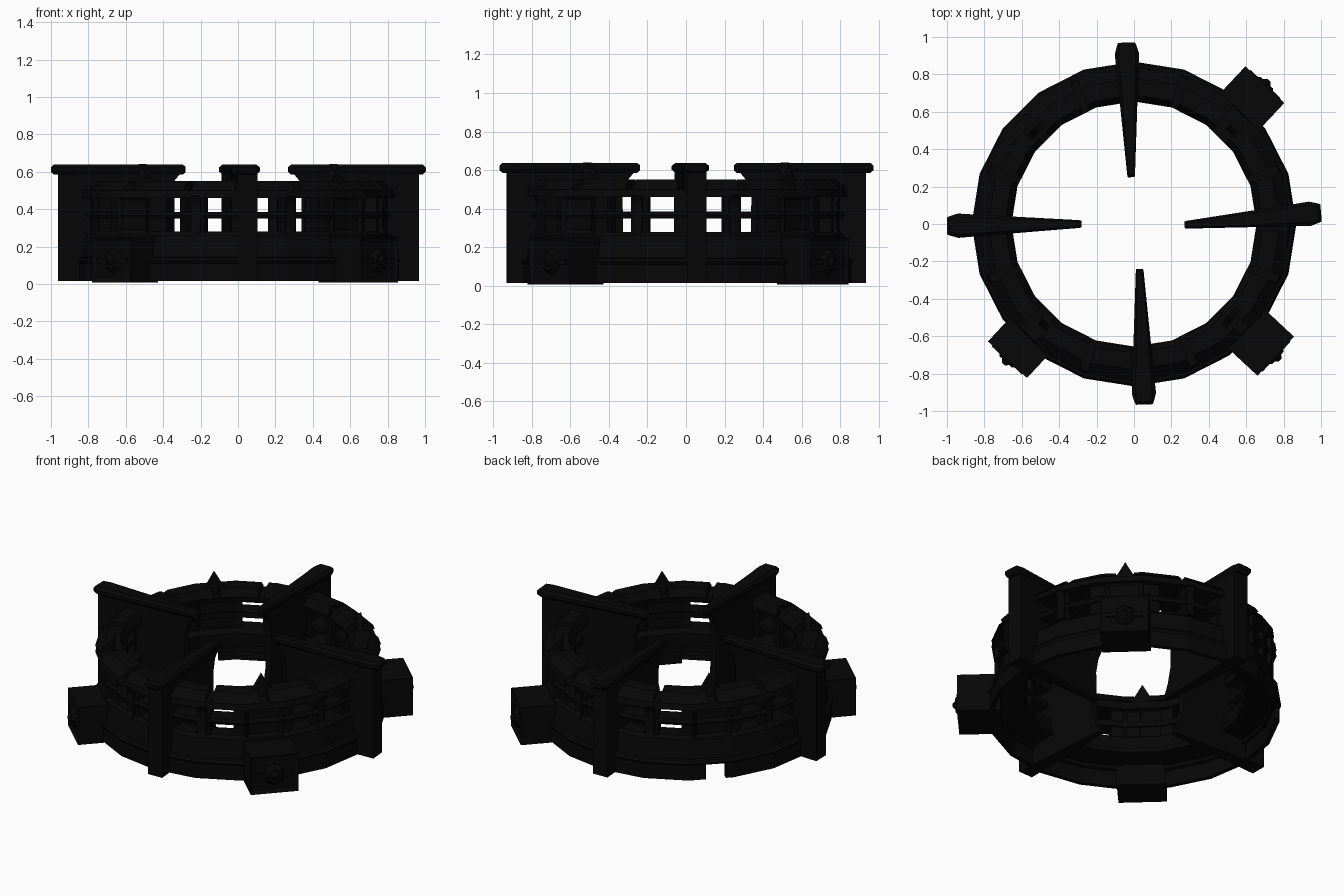
import bpy, bmesh
from math import radians, sin, cos, atan2, degrees, hypot
from mathutils import Matrix, Vector

cube = bpy.data.objects.get("Cube")
if cube:
    bpy.data.objects.remove(cube)

SIDES = 20
STEP = 360 / SIDES

iron = bpy.data.materials.new("black_iron")
iron.use_nodes = True
shade = (0.002, 0.002, 0.002, 1)
iron.diffuse_color = shade
iron.node_tree.nodes["Principled BSDF"].inputs["Base Color"].default_value = shade


def finish(name, bm, matrix=None):
    bmesh.ops.recalc_face_normals(bm, faces=bm.faces)
    mesh = bpy.data.meshes.new(name)
    bm.to_mesh(mesh)
    bm.free()
    mesh.materials.append(iron)
    obj = bpy.data.objects.new(name, mesh)
    if matrix:
        obj.matrix_world = matrix
    bpy.context.collection.objects.link(obj)
    return obj


def loft(bm, rings, closed=False):
    """Skin equal point loops; cap the ends unless closed."""
    loops = [[bm.verts.new(p) for p in ring] for ring in rings]
    n = len(loops[0])
    pairs = list(zip(loops, loops[1:]))
    if closed:
        pairs.append((loops[-1], loops[0]))
    else:
        bm.faces.new(loops[0])
        bm.faces.new(loops[-1])
    for a, b in pairs:
        for i in range(n):
            j = (i + 1) % n
            bm.faces.new((a[i], a[j], b[j], b[i]))


def arc(name, profile, start=0, end=360):
    """Sweep a radius-height profile round the centre, as a faceted band."""
    full = end - start >= 360
    angles = [start] + [k * STEP for k in range(-SIDES, 2 * SIDES)
                        if start + 0.5 < k * STEP < end - 0.5]
    if not full:
        angles.append(end)

    def facet(a):
        # keeps cut ends on the flat facets
        off = (a % STEP) - STEP / 2
        return cos(radians(STEP / 2)) / cos(radians(off))

    rings = [[(r * facet(a) * cos(radians(a)), r * facet(a) * sin(radians(a)), z)
              for r, z in profile] for a in angles]
    bm = bmesh.new()
    loft(bm, rings, full)
    return finish(name, bm)


def band(r0, r1, z0, z1):
    return [(r0, z0), (r1, z0), (r1, z1), (r0, z1)]


def add_box(bm, x0, x1, half, z0, z1):
    m = Matrix.Translation(((x0 + x1) / 2, 0, (z0 + z1) / 2)) @ Matrix.Diagonal(
        (x1 - x0, 2 * half, z1 - z0, 1))
    bmesh.ops.create_cube(bm, size=1, matrix=m)


def inset_sides(bm, thickness, depth, outward_only=False):
    bm.normal_update()
    faces = [f for f in bm.faces if abs(f.normal.z) < 0.1
             and (f.normal.x > 0.9 or (not outward_only and f.normal.x < -0.9))]
    bmesh.ops.inset_individual(bm, faces=faces, thickness=thickness, depth=depth)


def turn(angle):
    return Matrix.Rotation(radians(angle), 4, 'Z')


# Thin outer skirt with a doorway gap, ledge and solid lower gallery
arc("base_skirt", band(0.83, 0.857, 0.015, 0.12), 141, 493)
arc("base_ledge", [(0.81, 0.12), (0.857, 0.11), (0.868, 0.125), (0.857, 0.14), (0.81, 0.15)])
arc("gallery_wall", [(0.68, 0.15), (0.84, 0.14), (0.82, 0.26), (0.8, 0.28), (0.7, 0.28), (0.67, 0.26)])
arc("inner_ledge", band(0.655, 0.7, 0.15, 0.18))

# Window beams
arc("middle_beam", [(0.7, 0.35), (0.81, 0.35), (0.82, 0.367), (0.81, 0.385), (0.7, 0.385)])
arc("upper_beam", [(0.68, 0.46), (0.84, 0.46), (0.83, 0.5), (0.67, 0.5)])


def mirrored_arcs(name, profile, axis, a0, a1):
    arc(name, profile, axis + a0, axis + a1)
    arc(name, profile, axis - a1, axis - a0)


for axis in (0, 92, 180, 272):
    # Piers between the openings
    arc("fin_pier", band(0.71, 0.8, 0.27, 0.47), axis - 4.5, axis + 4.5)
    mirrored_arcs("window_pier", band(0.72, 0.8, 0.27, 0.47), axis, 15, 21)
    mirrored_arcs("pier_rib", [(0.69, 0.27), (0.84, 0.27), (0.82, 0.3), (0.82, 0.43),
                               (0.84, 0.47), (0.69, 0.47)], axis, 16.3, 19.7)
    mirrored_arcs("corner_wall", band(0.71, 0.8, 0.27, 0.47), axis, 31, 45)
    # Separate roof panels with narrow gaps
    roof = [(0.66, 0.5), (0.84, 0.5), (0.78, 0.55), (0.69, 0.55)]
    mirrored_arcs("roof_panel", roof, axis, 3, 19.5)
    mirrored_arcs("roof_panel", roof, axis, 22.5, 42)


# Four tapering radial fins with chamfered copings
FIN_LINES = [((0.27, -0.005), (1.0, 0.06)), ((-0.015, 0.25), (-0.04, 0.97)),
             ((-0.28, 0.0), (-1.0, -0.01)), ((0.03, -0.24), (0.055, -0.965))]


def make_fin(inner, outer):
    d = Vector(outer) - Vector(inner)
    length = hypot(d.x, d.y)
    place = Matrix.Translation((inner[0], inner[1], 0)) @ turn(degrees(atan2(d.y, d.x)))

    outline = [(0.02, 0.015), (0.06, 0.1), (0.085, 0.2), (0.09, 0.46), (0.07, 0.54),
               (0.02, 0.6), (length - 0.037, 0.6), (length - 0.037, 0.015)]
    bm = bmesh.new()
    loft(bm, [[(x, s * (0.016 + 0.05 * x), z) for x, z in outline] for s in (-1, 1)])
    finish("fin_wall", bm, place)

    # each section: distance, half width, vertical inset
    bm = bmesh.new()
    sections = ((0, 0.018, 0.012), (0.015, 0.021, 0), (length - 0.13, 0.06, 0),
                (length - 0.06, 0.065, 0), (length - 0.015, 0.052, 0), (length, 0.045, 0.014))
    rings = []
    for x, w, h in sections:
        c = 0.7 * w
        low, high = 0.585 + h, 0.638 - h
        rings.append([(x, -c, low), (x, c, low), (x, w, 0.602), (x, w, 0.622),
                      (x, c, high), (x, -c, high), (x, -w, 0.622), (x, -w, 0.602)])
    loft(bm, rings)
    finish("fin_coping", bm, place)


for line in FIN_LINES:
    make_fin(*line)


# Flat spired gables on the diagonals
def make_gable(place):
    bm = bmesh.new()
    add_box(bm, 0.69, 0.815, 0.11, 0.27, 0.47)
    inset_sides(bm, 0.03, -0.015)
    finish("gable_wall", bm, place)

    bm = bmesh.new()
    add_box(bm, 0.68, 0.82, 0.1, 0.48, 0.5)
    outline = [(-0.1, 0.49), (0.1, 0.49), (0.08, 0.535), (0.045, 0.56), (0.028, 0.59),
               (0, 0.64), (-0.028, 0.59), (-0.045, 0.56), (-0.08, 0.535)]
    loft(bm, [[(r, y, z) for y, z in outline] for r in (0.705, 0.74)])
    finish("gable_spire", bm, place)


# Projecting gate blocks on three of the diagonals
def make_gate(place, reach):
    bm = bmesh.new()
    add_box(bm, 0.78, reach, 0.143, 0.008, 0.25)
    inset_sides(bm, 0.025, -0.012, True)
    finish("gate_block", bm, place)

    bm = bmesh.new()
    facing = Matrix.Translation((reach, 0, 0.125)) @ Matrix.Rotation(radians(90), 4, 'Y')
    bmesh.ops.create_cone(bm, cap_ends=True, segments=8, radius1=0.07,
                          radius2=0.045, depth=0.03, matrix=facing)
    bmesh.ops.create_cone(bm, cap_ends=True, segments=8, radius1=0.03, radius2=0.01,
                          depth=0.02, matrix=Matrix.Translation((0.022, 0, 0)) @ facing)
    add_box(bm, reach - 0.015, reach + 0.005, 0.11, 0.11, 0.14)
    finish("gate_boss", bm, place)


for angle in (46, 136, 226, 316):
    make_gable(turn(angle))
for angle, reach in ((46.8, 1.022), (227, 0.992), (317, 1.036)):
    make_gate(turn(angle), reach)
